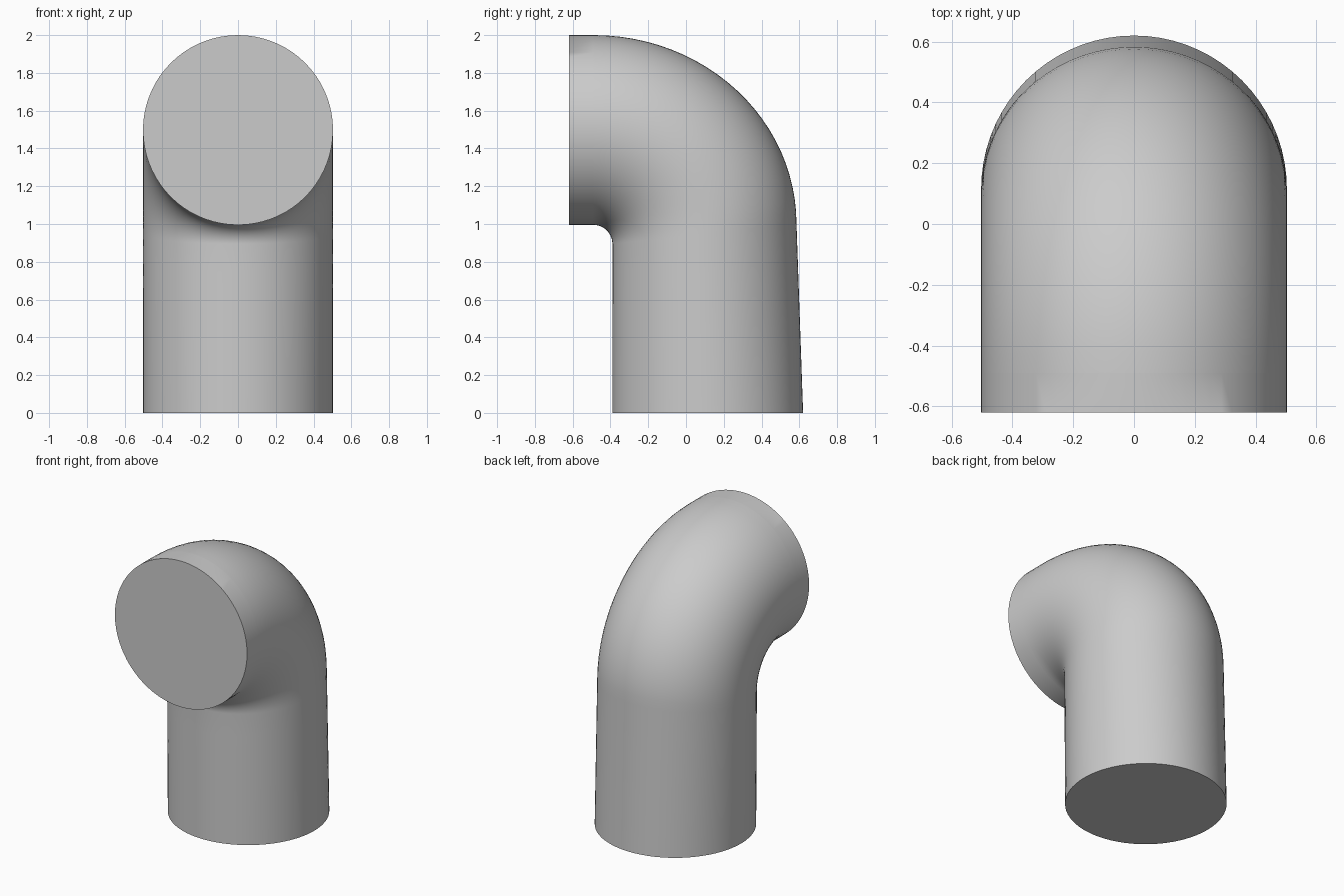
import bpy, bmesh, math
from mathutils import Vector

if "Cube" in bpy.data.objects:
    bpy.data.objects.remove(bpy.data.objects["Cube"])

SEGS = 72
HALF_WIDTH = 0.503

grey = bpy.data.materials.new("light_grey")
grey.diffuse_color = (0.60, 0.60, 0.60, 1)
grey.use_nodes = True
grey.node_tree.nodes["Principled BSDF"].inputs["Base Color"].default_value = grey.diffuse_color


def finish(bm, name):
    bmesh.ops.recalc_face_normals(bm, faces=bm.faces)
    mesh = bpy.data.meshes.new(name)
    bm.to_mesh(mesh)
    bm.free()
    mesh.materials.append(grey)
    ob = bpy.data.objects.new(name, mesh)
    bpy.context.collection.objects.link(ob)
    bpy.ops.object.select_all(action='DESELECT')
    ob.select_set(True)
    bpy.context.view_layer.objects.active = ob
    bpy.ops.object.shade_smooth_by_angle(angle=math.radians(35))
    return ob


def ring(bm, inner, outer):
    """Oval ring spanning an inner-bend point and an outer-bend point (y, z)."""
    a, b = Vector((0, *inner)), Vector((0, *outer))
    mid, half = (a + b) / 2, (b - a) / 2
    verts = []
    for i in range(SEGS):
        t = math.tau * i / SEGS
        verts.append(bm.verts.new(mid + half * math.cos(t) + Vector((HALF_WIDTH * math.sin(t), 0, 0))))
    return verts


def pipe(name, sections, cap_start=None, cap_end=None):
    """Loft the sections; a cap value is the width of the rim around the flat end."""
    bm = bmesh.new()
    rings = [ring(bm, *s) for s in sections]
    for r, s in zip(rings, rings[1:]):
        for i in range(SEGS):
            j = (i + 1) % SEGS
            bm.faces.new((r[i], r[j], s[j], s[i]))
    caps = [(bm.faces.new(r), w) for r, w in ((rings[0], cap_start), (rings[-1], cap_end)) if w]
    for face, width in caps:
        bmesh.ops.inset_region(bm, faces=[face], thickness=width, use_even_offset=True)
    return finish(bm, name)


# Elbow: slightly tapered upright leg, then a tight inner and wide outer bend
leg = [((-0.39, 0.89 * k / 6), (0.62 - 0.035 * k / 6, 1.0 * k / 6)) for k in range(6)]
bend = []
for k in range(25):
    t = math.pi / 2 * k / 24
    c, s = math.cos(t), math.sin(t)
    bend.append(((-0.49 + 0.1 * c, 0.895 + 0.1 * s), (-0.49 + 1.075 * c, 1.0 + 1.0 * s)))
pipe("elbow_pipe", leg + bend, cap_start=0.03)

# Short straight collar with the closed front end
pipe("front_collar", [((-0.49, 0.995), (-0.49, 2.0)), ((-0.62, 0.995), (-0.62, 2.0))], cap_end=0.006)
